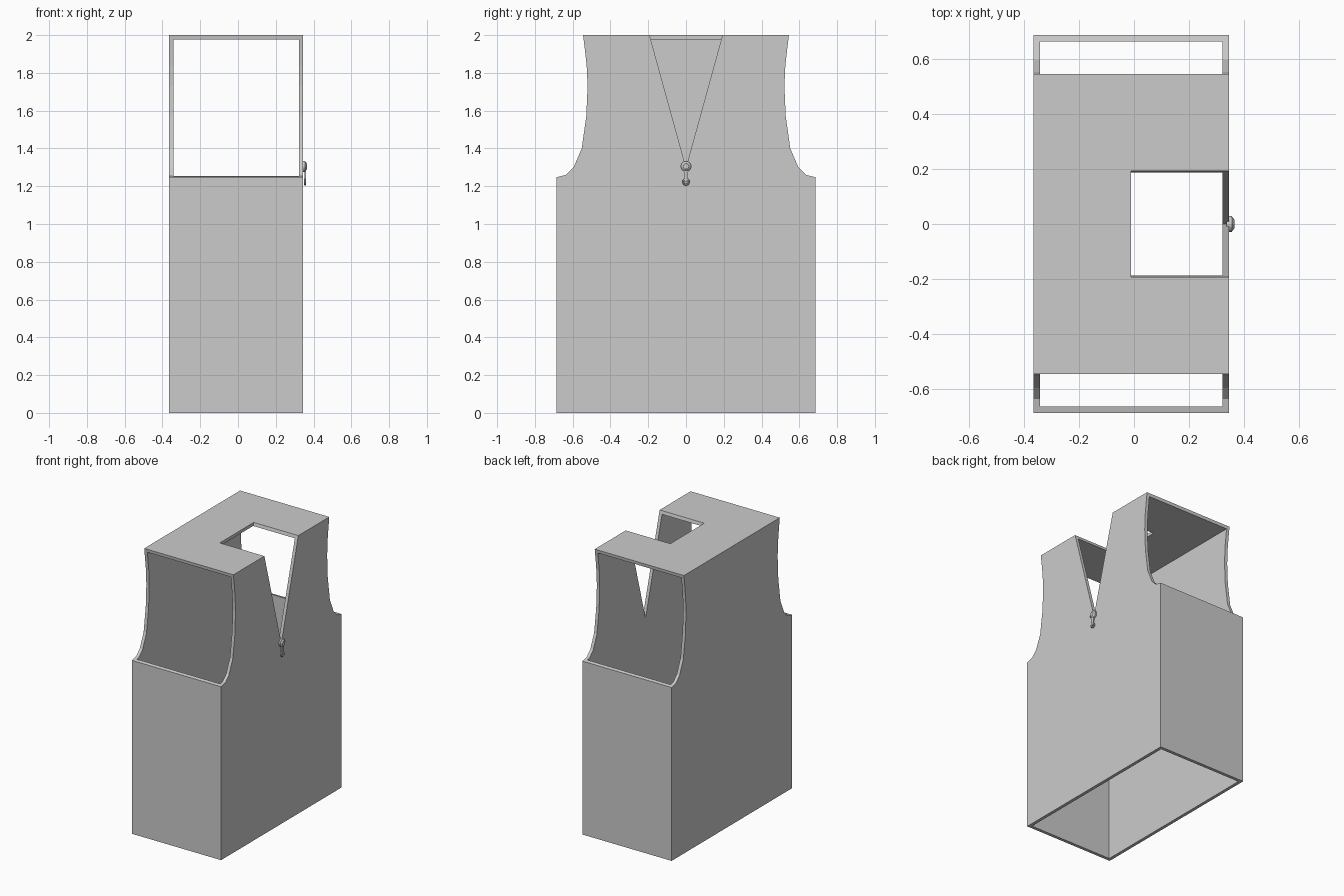
import bpy, bmesh, math
from mathutils import Matrix

if "Cube" in bpy.data.objects:
    bpy.data.objects.remove(bpy.data.objects["Cube"])

X0, X1, Y, Z, T = -0.365, 0.345, 0.685, 2.0, 0.023


def prism(name, profile, x0, x1):
    """Extrude a (y, z) outline along x."""
    bm = bmesh.new()
    f = bm.faces.new([bm.verts.new((x0, y, z)) for y, z in profile])
    r = bmesh.ops.extrude_face_region(bm, geom=[f])
    verts = [v for v in r["geom"] if isinstance(v, bmesh.types.BMVert)]
    bmesh.ops.translate(bm, verts=verts, vec=(x1 - x0, 0, 0))
    bmesh.ops.recalc_face_normals(bm, faces=bm.faces[:])
    return finish(name, bm)


def finish(name, bm):
    me = bpy.data.meshes.new(name)
    bm.to_mesh(me)
    bm.free()
    ob = bpy.data.objects.new(name, me)
    bpy.context.collection.objects.link(ob)
    return ob


def rect(y, z0, z1):
    return [(-y, z0), (y, z0), (y, z1), (-y, z1)]


def cut(ob, cutter):
    m = ob.modifiers.new("cut", 'BOOLEAN')
    m.operation, m.solver, m.object = 'DIFFERENCE', 'EXACT', cutter
    bpy.context.view_layer.objects.active = ob
    bpy.ops.object.modifier_apply(modifier=m.name)
    bpy.data.objects.remove(cutter)


# Vest body: hollow box open at the bottom
vest = prism("vest_body", rect(Y, 0, Z), X0, X1)
cut(vest, prism("hollow", rect(Y - T, -0.2, Z - T), X0 + T, X1 - T))

# Armholes on both sides
arm = [(0.545, 2.0), (0.535, 1.92), (0.526, 1.84), (0.521, 1.73), (0.528, 1.57),
       (0.552, 1.40), (0.595, 1.30), (0.635, 1.26), (0.685, 1.248)]
for s in (1, -1):
    pts = [(0.547, 2.1)] + arm + [(0.9, 1.248), (0.9, 2.1)]
    cut(vest, prism("armhole", [(s * y, z) for y, z in pts], -0.6, 0.6))

# V neck through the front panel and the shoulders
cut(vest, prism("neck", [(0, 1.30), (0.193, Z), (0.193, 2.1), (-0.193, 2.1), (-0.193, Z)],
                -0.01, 0.6))


# Zip slider: domed disc, bail and pull tab
def disc(name, z, r1, r2, x0, x1, seg):
    bm = bmesh.new()
    mat = Matrix.Translation(((x0 + x1) / 2, 0, z)) @ Matrix.Rotation(math.pi / 2, 4, 'Y')
    bmesh.ops.create_cone(bm, cap_ends=True, segments=seg, radius1=r1, radius2=r2,
                          depth=x1 - x0, matrix=mat)
    return finish(name, bm)


disc("zip_slider", 1.305, 0.029, 0.029, 0.335, 0.356, 16)
disc("zip_slider_cap", 1.305, 0.027, 0.015, 0.356, 0.365, 16)
prism("zip_pull_stem", [(-0.012, 1.29), (-0.009, 1.225), (0.009, 1.225), (0.012, 1.29)],
      0.351, 0.359)
bpy.ops.mesh.primitive_torus_add(major_segments=16, minor_segments=6, major_radius=0.015,
                                 minor_radius=0.005, location=(0.355, 0, 1.223),
                                 rotation=(0, math.pi / 2, 0))
bpy.context.object.name = "zip_pull_ring"
